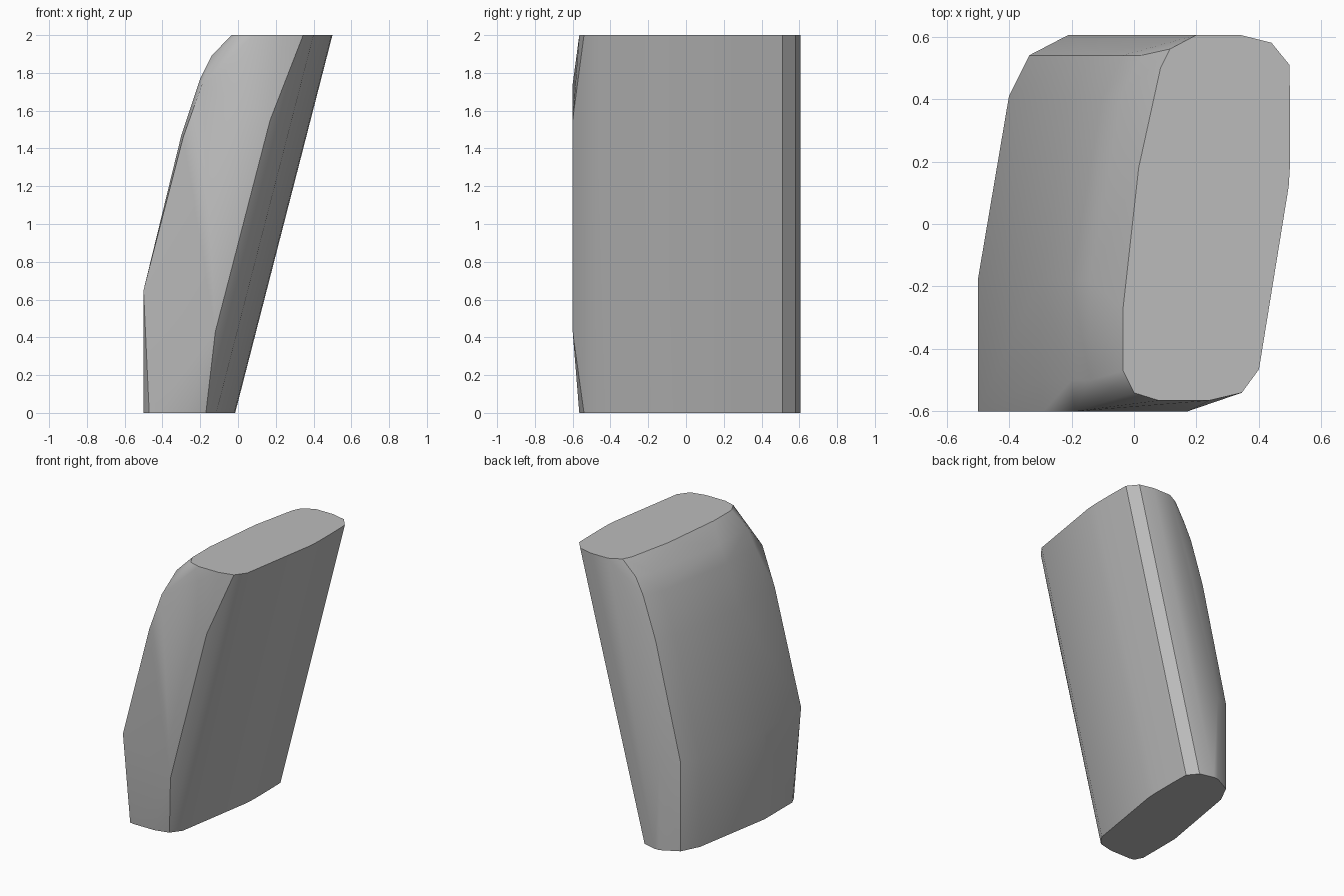
import bpy
import bmesh
import math

default_cube = bpy.data.objects.get("Cube")
if default_cube:
    bpy.data.objects.remove(default_cube, do_unlink=True)

HEIGHT = 2.0
LEAN = 0.515

# Overhanging side: one rounded outline swept straight from base to top
overhang_rim = [(0.08, -0.565), (0.24, -0.565), (0.345, -0.54), (0.4, -0.465),
                (0.495, 0.12), (0.5, 0.2), (0.5, 0.37), (0.497, 0.51),
                (0.44, 0.58), (0.34, 0.605)]
# Remaining outline of the flat top
top_rim = [(0.2, 0.605), (0.115, 0.56), (0.085, 0.5), (0.015, 0.18),
           (-0.035, -0.27), (-0.035, -0.47), (0, -0.54)]
# Sloping side: one outline repeated at (height, sideways shift) levels
slope_rim = [(-0.5, -0.5), (-0.5, -0.18), (-0.4, 0.41), (-0.335, 0.54)]
slope_levels = [(0, 0), (0.64, 0), (1.47, 0.2), (1.77, 0.3), (1.89, 0.36)]
# Corners of the flat front panel, as (x, z)
front_panel = [(-0.5, 0.65), (-0.29, 1.46), (-0.19, 1.74), (0.17, 1.55), (-0.12, 0.43)]


def level(outline, z, shift=0.0):
    """Place a flat outline at a height, moved sideways."""
    return [(x + shift, y, z) for x, y in outline]


points = level(overhang_rim, HEIGHT) + level(overhang_rim, 0, -LEAN)
points += level(top_rim, HEIGHT)
for z, shift in slope_levels:
    points += level(slope_rim, z, shift)
points += [(x, -0.6, z) for x, z in front_panel]
points += [(-0.47, -0.56, 0), (-0.21, 0.605, 0), (-0.21, 0.605, 0.62), (0.04, 0.605, 1.55)]

# Wrap the outlines in a single solid
bm = bmesh.new()
for point in points:
    bm.verts.new(point)
hull = bmesh.ops.convex_hull(bm, input=bm.verts)
loose = {v for v in hull["geom_interior"] + hull["geom_unused"]
         if isinstance(v, bmesh.types.BMVert)}
bmesh.ops.delete(bm, geom=list(loose), context="VERTS")
bmesh.ops.dissolve_limit(bm, angle_limit=math.radians(1), verts=bm.verts, edges=bm.edges)
bmesh.ops.recalc_face_normals(bm, faces=bm.faces)

mesh = bpy.data.meshes.new("leaning_block")
bm.to_mesh(mesh)
bm.free()
block = bpy.data.objects.new("leaning_block", mesh)
bpy.context.collection.objects.link(block)

# Plain grey finish
grey = bpy.data.materials.new("plain_grey")
grey.use_nodes = True
colour = (0.5, 0.5, 0.5, 1.0)
grey.diffuse_color = colour
grey.node_tree.nodes["Principled BSDF"].inputs["Base Color"].default_value = colour
mesh.materials.append(grey)

# Soft shading that keeps the rims crisp
bpy.ops.object.select_all(action="DESELECT")
block.select_set(True)
bpy.context.view_layer.objects.active = block
bpy.ops.object.shade_smooth_by_angle(angle=math.radians(30))
